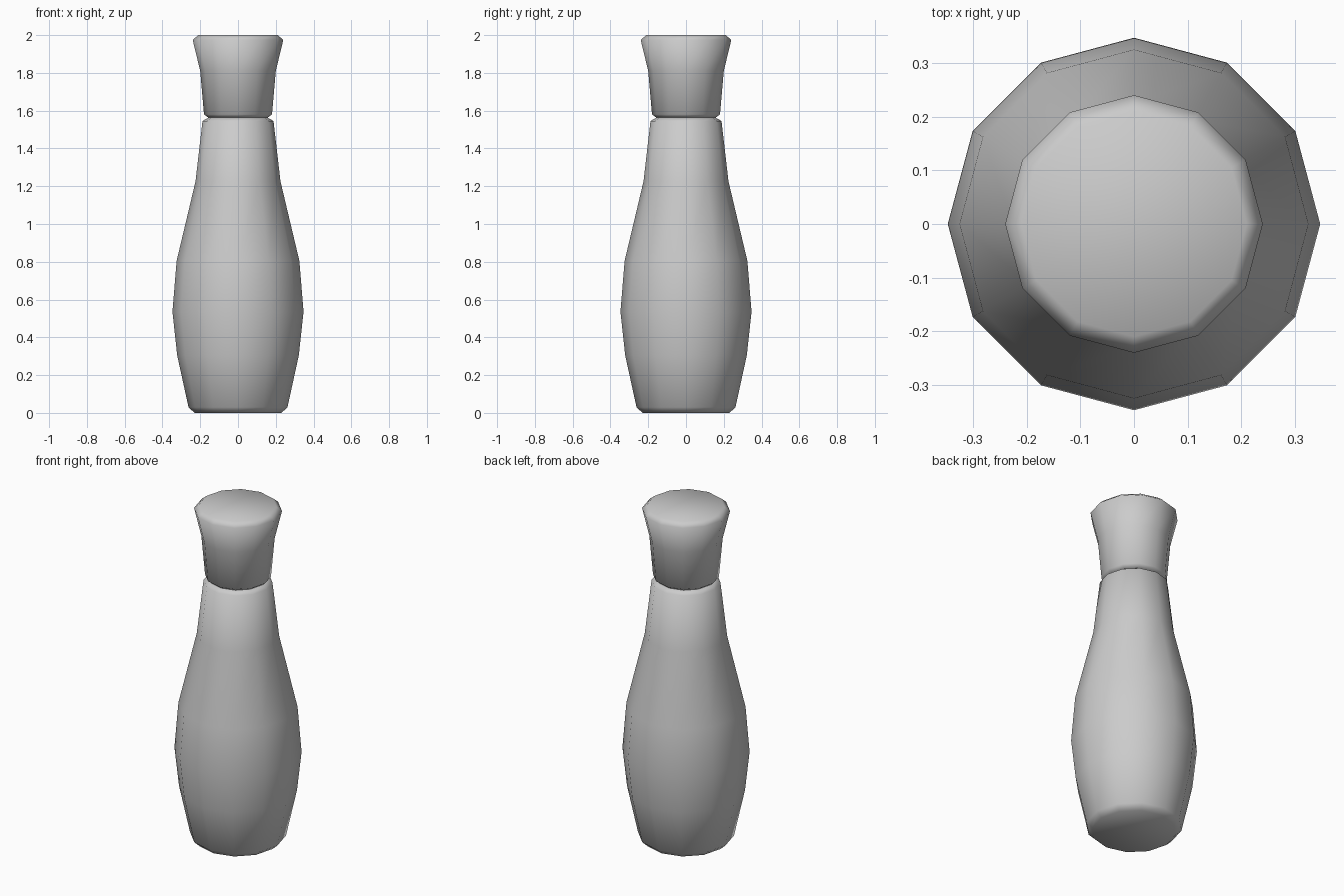
import bpy, bmesh
from math import cos, sin, pi

if "Cube" in bpy.data.objects:
    bpy.data.objects.remove(bpy.data.objects["Cube"])

SIDES = 12


def lathe(name, profile):
    """Turn a (radius, height) profile into a closed, smooth 12-sided solid."""
    bm = bmesh.new()
    rings = [[bm.verts.new((r * cos(2 * pi * i / SIDES), r * sin(2 * pi * i / SIDES), z))
              for i in range(SIDES)] for r, z in profile]
    for low, high in zip(rings, rings[1:]):
        for i in range(SIDES):
            j = (i + 1) % SIDES
            bm.faces.new((low[i], low[j], high[j], high[i]))
    bm.faces.new(rings[0][::-1])
    bm.faces.new(rings[-1])
    for face in bm.faces:
        face.smooth = True
    mesh = bpy.data.meshes.new(name)
    bm.to_mesh(mesh)
    bm.free()
    obj = bpy.data.objects.new(name, mesh)
    bpy.context.collection.objects.link(obj)
    return obj


# Bulging body, narrowing to the shoulder and the groove
lathe("bottle_body", [(0.23, 0), (0.262, 0.03), (0.322, 0.305), (0.347, 0.535),
                      (0.325, 0.805), (0.225, 1.225), (0.188, 1.545), (0.157, 1.563)])

# Flared stopper on top of the groove
lathe("flared_stopper", [(0.157, 1.563), (0.18, 1.58), (0.2, 1.81),
                         (0.24, 1.975), (0.21, 2.0)])
